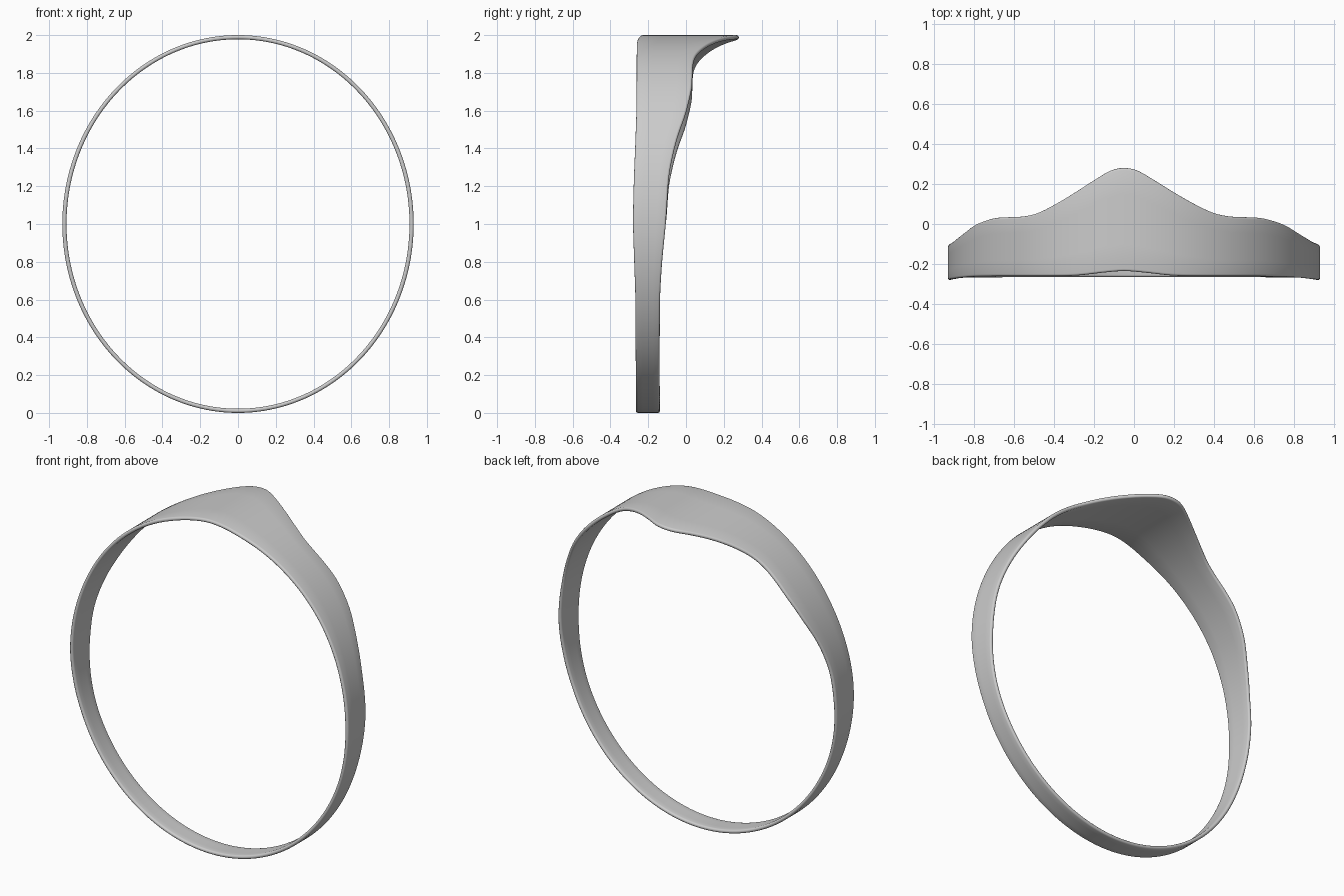
import bpy, bmesh, math

if "Cube" in bpy.data.objects:
    bpy.data.objects.remove(bpy.data.objects["Cube"])

# Edge positions (y) keyed by degrees from the top of the ring
BACK = [(0, .28), (4, .268), (9.3, .22), (15.7, .157), (22.4, .098), (28.6, .055), (34, .038),
        (40, .034), (46, .03), (51, .017), (57, -.005), (64, -.042), (70, -.068), (77, -.09),
        (88, -.104), (103, -.128), (116, -.138), (180, -.138)]
FRONT = [(0, -.235), (6, -.242), (14, -.256), (20, -.26), (53, -.262), (66, -.268), (78, -.276),
         (90, -.28), (102, -.274), (114, -.268), (180, -.265)]
RX, RZ, THICK = .93, 1.0, .022
STEPS, CAP = 240, 6


def smooth_lookup(pts, d):
    """Cubic interpolation through the key points, flat at both ends."""
    n = len(pts)

    def slope(i):
        if i in (0, n - 1):
            return 0
        return (pts[i + 1][1] - pts[i - 1][1]) / (pts[i + 1][0] - pts[i - 1][0])
    for i in range(n - 1):
        (a, ya), (b, yb) = pts[i], pts[i + 1]
        if d <= b:
            h = b - a
            s = (d - a) / h
            return ((2*s**3 - 3*s*s + 1) * ya + (s**3 - 2*s*s + s) * h * slope(i)
                    + (3*s*s - 2*s**3) * yb + (s**3 - s*s) * h * slope(i + 1))
    return pts[-1][1]


def section(front, back):
    """Flat strip with rounded ends, as (y, inward depth) pairs."""
    r = THICK / 2
    pts = []
    for centre, start in ((back - r, -90), (front + r, 90)):
        for k in range(CAP + 1):
            a = math.radians(start + 180 * k / CAP)
            pts.append((centre + r * math.cos(a), r + r * math.sin(a)))
    # extra points along the inner and outer faces
    c = CAP + 1

    def between(p, q):
        return [(p[0] + (q[0] - p[0]) * f, p[1]) for f in (.25, .5, .75)]
    return pts[:c] + between(pts[c - 1], pts[c]) + pts[c:] + between(pts[-1], pts[0])


# Ring band swept around the ellipse, the peak leaning slightly to -x
bm = bmesh.new()
rings = []
for i in range(STEPS):
    t = 2 * math.pi * i / STEPS
    deg = math.degrees(math.atan2(math.sin(t), math.cos(t)))
    lean = 3.1 * max(0, math.cos(t)) ** .5
    d = min(abs(deg + lean), 180)
    ring = []
    for y, depth in section(smooth_lookup(FRONT, d), smooth_lookup(BACK, d)):
        ring.append(bm.verts.new(((RX - depth) * math.sin(t), y, 1 + (RZ - depth) * math.cos(t))))
    rings.append(ring)
n = len(rings[0])
for i in range(STEPS):
    a, b = rings[i], rings[(i + 1) % STEPS]
    for j in range(n):
        k = (j + 1) % n
        bm.faces.new((a[j], a[k], b[k], b[j]))
bmesh.ops.recalc_face_normals(bm, faces=bm.faces)
for f in bm.faces:
    f.smooth = True
mesh = bpy.data.meshes.new("ring_band")
bm.to_mesh(mesh)
bm.free()
bpy.context.collection.objects.link(bpy.data.objects.new("ring_band", mesh))
